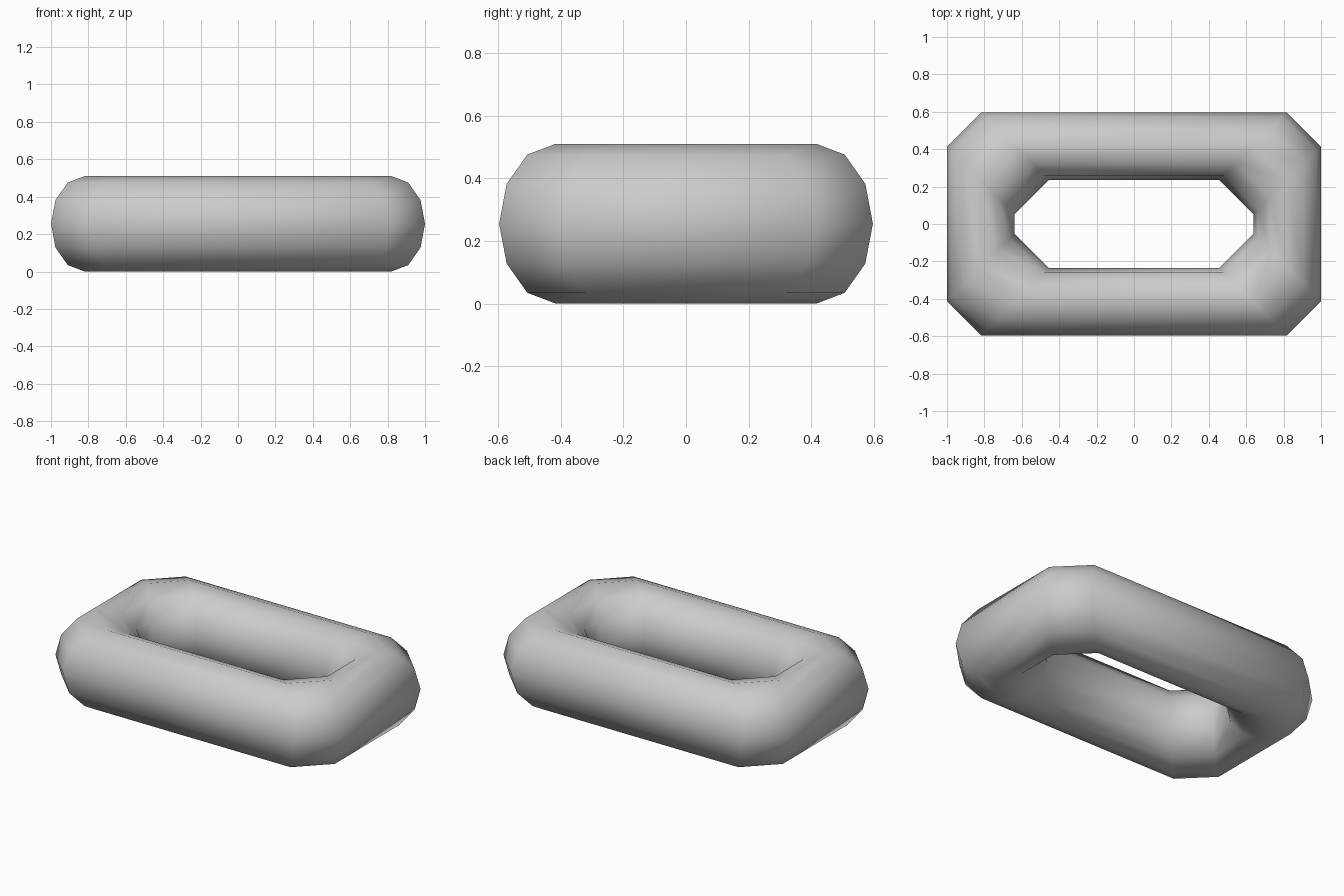
import bpy, bmesh
from math import sin, cos, pi, sqrt

if "Cube" in bpy.data.objects:
    bpy.data.objects.remove(bpy.data.objects["Cube"])

SIDES = 12
R = 0.255                # tube radius, also half the height
D = R / sqrt(2)          # reach of a diagonal ring along x and y
HX, HY, CH = 1.0, 0.597, 0.184   # outer half sizes and corner chamfer

# Ring centres of one corner, mirrored to all four, in order around the link
a = (HX - D, HY - CH - D)
b = (HX - CH - D, HY - D)
path = []
for sx, sy, pts in ((1, 1, (a, b)), (-1, 1, (b, a)), (-1, -1, (a, b)), (1, -1, (b, a))):
    path += [(sx * x, sy * y, sx, sy) for x, y in pts]

# Circular rings standing on the corner diagonals, bridged into a closed tube
bm = bmesh.new()
rings = []
for x, y, sx, sy in path:
    ring = []
    for k in range(SIDES):
        t = 2 * pi * k / SIDES
        ring.append(bm.verts.new((x + sx * D * cos(t), y + sy * D * cos(t), R + R * sin(t))))
    rings.append(ring)
for i, r in enumerate(rings):
    n = rings[(i + 1) % len(rings)]
    for k in range(SIDES):
        j = (k + 1) % SIDES
        bm.faces.new((r[k], n[k], n[j], r[j])).smooth = True
bmesh.ops.recalc_face_normals(bm, faces=bm.faces)

mesh = bpy.data.meshes.new("chain_link")
bm.to_mesh(mesh)
bm.free()
bpy.context.collection.objects.link(bpy.data.objects.new("chain_link", mesh))
